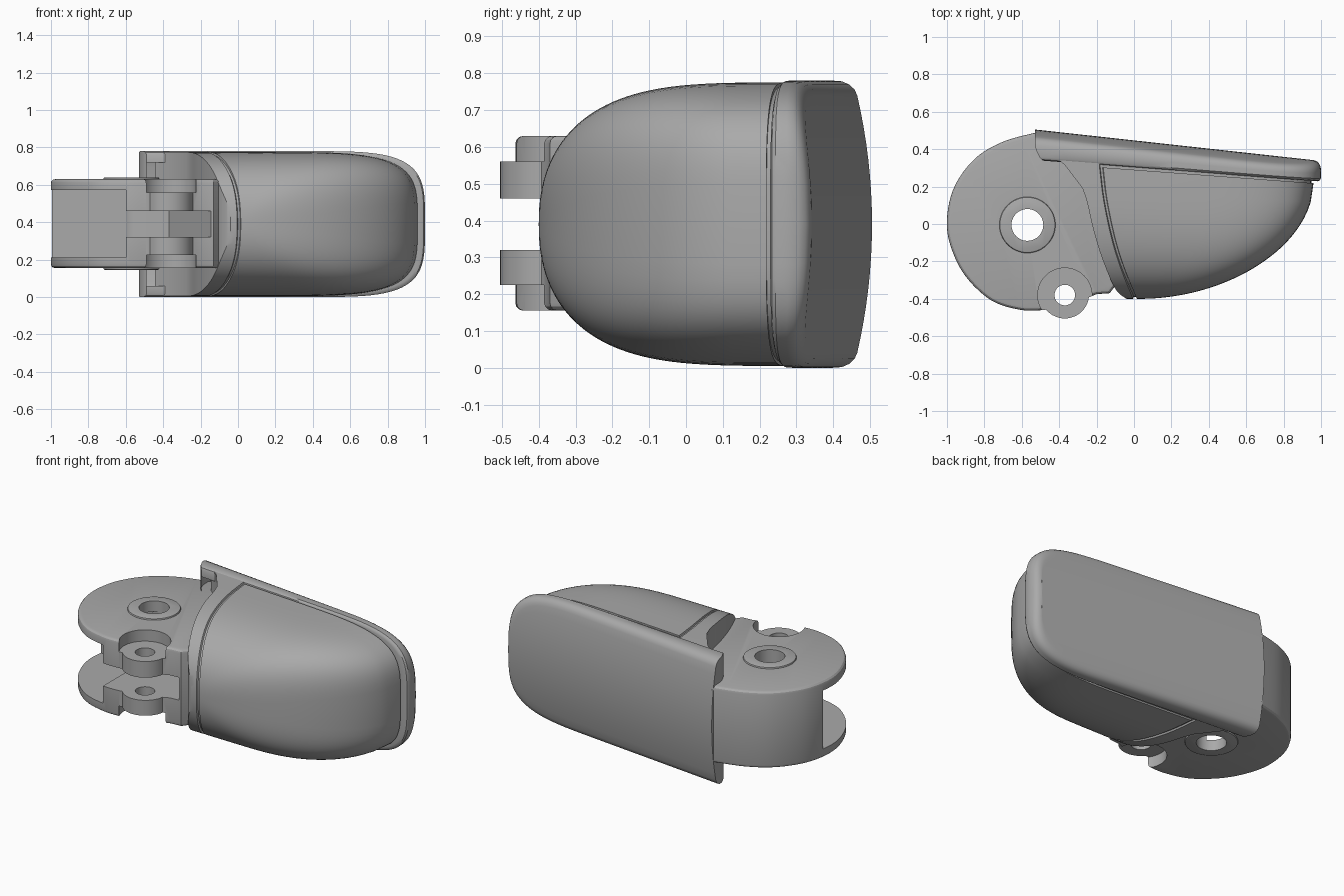
import bpy, bmesh
from math import sin, cos, pi

if "Cube" in bpy.data.objects:
    bpy.data.objects.remove(bpy.data.objects["Cube"])

MID = 0.39  # height of the symmetry plane

grey = bpy.data.materials.new("satin_grey")
grey.use_nodes = True
grey.diffuse_color = (0.4, 0.4, 0.4, 1)
grey.node_tree.nodes["Principled BSDF"].inputs["Base Color"].default_value = (0.4, 0.4, 0.4, 1)


def finish(name, bm):
    bmesh.ops.remove_doubles(bm, verts=bm.verts, dist=0.0004)
    bmesh.ops.recalc_face_normals(bm, faces=bm.faces)
    mesh = bpy.data.meshes.new(name)
    bm.to_mesh(mesh)
    bm.free()
    mesh.materials.append(grey)
    obj = bpy.data.objects.new(name, mesh)
    bpy.context.collection.objects.link(obj)
    return obj


def activate(obj):
    bpy.ops.object.select_all(action="DESELECT")
    obj.select_set(True)
    bpy.context.view_layer.objects.active = obj


def smooth(obj, angle=0.6):
    activate(obj)
    bpy.ops.object.shade_smooth_by_angle(angle=angle)


def prism(name, outline, z0, z1):
    bm = bmesh.new()
    base = bm.faces.new([bm.verts.new((x, y, z0)) for x, y in outline])
    top = bmesh.ops.extrude_face_region(bm, geom=[base])["geom"]
    verts = [v for v in top if isinstance(v, bmesh.types.BMVert)]
    bmesh.ops.translate(bm, verts=verts, vec=(0, 0, z1 - z0))
    return finish(name, bm)


def circle(cx, cy, r, n=48):
    return [(cx + r * cos(2 * pi * i / n), cy + r * sin(2 * pi * i / n)) for i in range(n)]


def bevel(obj, width, segments):
    mod = obj.modifiers.new("bevel", "BEVEL")
    mod.width, mod.segments = width, segments
    mod.limit_method, mod.angle_limit = "ANGLE", 1.0
    activate(obj)
    bpy.ops.object.modifier_apply(modifier=mod.name)


def combine(obj, tool, operation):
    mod = obj.modifiers.new("boolean", "BOOLEAN")
    mod.operation, mod.object, mod.solver = operation, tool, "EXACT"
    activate(obj)
    bpy.ops.object.modifier_apply(modifier=mod.name)
    bpy.data.objects.remove(tool)


def spline(points, steps=6):
    """Catmull-Rom through open points."""
    p = [points[0]] + points + [points[-1]]
    out = []
    for a, b, c, d in zip(p, p[1:], p[2:], p[3:]):
        for s in range(steps):
            t = s / steps
            out.append(tuple(0.5 * (2 * q + (r - o) * t + (2 * o - 5 * q + 4 * r - w) * t * t
                                    + (3 * q - o - 3 * r + w) * t ** 3)
                             for o, q, r, w in zip(a, b, c, d)))
    return out + [points[-1]]


def lookup(curve, y):
    """x on a curve of (y, x) points with rising y."""
    if y <= curve[0][0]:
        return curve[0][1]
    for (ya, xa), (yb, xb) in zip(curve, curve[1:]):
        if y <= yb:
            return xa + (xb - xa) * (y - ya) / (yb - ya)
    return curve[-1][1]


def loft(name, rows):
    """Each row holds (x, y, half height) from left to right, mirrored in height."""
    bm = bmesh.new()
    rings = []
    for row in rows:
        up = [bm.verts.new((x, y, MID + h)) for x, y, h in row]
        down = [bm.verts.new((x, y, MID - h)) for x, y, h in reversed(row)]
        rings.append(up + down)
    for a, b in zip(rings, rings[1:]):
        n = len(a)
        for i in range(n):
            j = (i + 1) % n
            bm.faces.new((a[i], a[j], b[j], b[i]))
    bmesh.ops.dissolve_degenerate(bm, edges=bm.edges, dist=0.0003)
    obj = finish(name, bm)
    smooth(obj)
    return obj


# Shared plan curves: hinge-side edge of the shell, and the seam of the pad
EDGE = spline([(-0.4, -0.04), (-0.35, -0.1), (-0.2, -0.17), (-0.05, -0.22), (0.13, -0.27),
               (0.24, -0.36), (0.32, -0.47), (0.4, -0.52), (0.51, -0.53)])
SEAM = spline([(-0.4, 0.005), (-0.25, -0.06), (-0.1, -0.11), (0.1, -0.155), (0.3, -0.18)])
ARC = 20

# Rounded fingertip pad with a recessed seam
def pad_row(theta, lift=0.0, sink=1.0):
    t, hn = max(cos(theta), 0) ** (2 / 3.5), sin(theta) ** (2 / 2.3)
    y, h = 0.25 - 0.65 * t, 0.385 * hn
    xl, xg = lookup(EDGE, y + lift), lookup(SEAM, y)
    xr = 0.03 + 0.93 * max(1 - t ** 1.9, 0) ** 0.5
    xc = max(xg + 0.3 * (xr - xg), xg + 0.013)
    power = 2 / (2.5 + 1.5 * sin(theta))
    cols = [(xl, h, 1), ((xl + xg) / 2, h, 1), (xg - 0.01, h, 1), (xg - 0.006, h, 0.975),
            (xg + 0.006, h, 0.975), (xg + 0.01, h, sink)]
    for i in range(ARC + 1):
        phi = pi / 2 * (1 - i / ARC)
        x = xc + (xr - xc) * max(cos(phi), 0) ** power * (1 if sink == 1 else 0.985)
        cols.append((x, h * sin(phi) ** power, sink))
    row = []
    for x, hh, k in cols:
        yy = -0.4 + (1 - t) * (0.69 - 0.075 * x) + lift
        row.append((x, yy + (1 - k) * 0.4 * t, hh * k))
    return row

rows = [pad_row(pi / 2 * i / 36) for i in range(37)]
rows += [pad_row(pi / 2, 0, 0.975), pad_row(pi / 2, 0.05, 0.975)]
loft("fingertip_pad", rows)


# Back cover with a rolled rim and a gently bowed back
def cover_row(f, inset, squash=1.0):
    row = []
    xr, h = 1.0 - inset, MID - inset
    for i in range(ARC + 7):
        xl = lookup(EDGE, 0.34 + 0.16 * f)
        xc = 0.35
        if i < 6:
            x, z = xl + (xc - xl) * i / 6, h
        else:
            phi = pi / 2 * (1 - (i - 6) / ARC)
            x = xc + (xr - xc) * max(cos(phi), 0) ** 0.5
            z = h * sin(phi) ** 0.5
        z *= squash
        front = 0.302 - 0.075 * x
        back = 0.447 - 0.11 * x - 0.05 * (z / MID) ** 2
        row.append((x, front + (back - front) * f, z))
    return row

profile = [(0, 0.06), (0, 0.02), (0.05, 0.007), (0.16, 0.0), (0.5, 0.0), (0.72, 0.002),
           (0.88, 0.011), (0.97, 0.024), (1.0, 0.04)]
rows = [cover_row(f, s) for f, s in profile]
rows += [cover_row(1.0, 0.04, 1 - k / 8) for k in range(1, 9)]
loft("back_cover", rows)

# Hinge block with rounded top and bottom rims
outline = spline([(-0.52, 0.49), (-0.7, 0.44), (-0.85, 0.35), (-0.96, 0.2), (-1.0, 0.03),
                  (-0.98, -0.12), (-0.9, -0.28), (-0.76, -0.41), (-0.6, -0.46), (-0.48, -0.46)])
outline += [(-0.26, -0.4), (-0.2, -0.375), (-0.13, -0.37), (-0.1, -0.33), (-0.15, 0.1), (-0.3, 0.35)]
hinge = prism("hinge_block", outline, 0.155, 0.63)
bevel(hinge, 0.022, 3)

# Raised bearing rings and pockets round the small pivot, on both sides
for z0, z1 in ((0.145, 0.18), (0.60, 0.64)):
    ring = prism("bearing_ring", circle(-0.57, -0.005, 0.15), z0, z1)
    bevel(ring, 0.009, 2)
    combine(hinge, ring, "UNION")
for z0, z1 in ((0.0, 0.225), (0.56, 0.8)):
    combine(hinge, prism("pocket", circle(-0.37, -0.38, 0.145), z0, z1), "DIFFERENCE")

# Small pivot lug
combine(hinge, prism("pivot_lug", circle(-0.37, -0.375, 0.13), 0.225, 0.56), "UNION")

# Open cavity between the plates, slot between the lugs, and pin holes
cavity = prism("cavity", [(-1.2, 0.08), (-0.6, 0.08), (-0.6, -0.7), (-1.2, -0.7)], 0.212, 0.573)
combine(hinge, cavity, "DIFFERENCE")
slot = prism("slot", [(-0.7, 0.075), (-0.37, 0.075), (-0.13, -0.4), (-0.13, -0.7), (-0.7, -0.7)], 0.32, 0.46)
combine(hinge, slot, "DIFFERENCE")
for x, y, r in ((-0.57, -0.005, 0.085), (-0.37, -0.38, 0.055)):
    combine(hinge, prism("pin_hole", circle(x, y, r), -0.1, 0.9), "DIFFERENCE")
smooth(hinge, 0.5)
